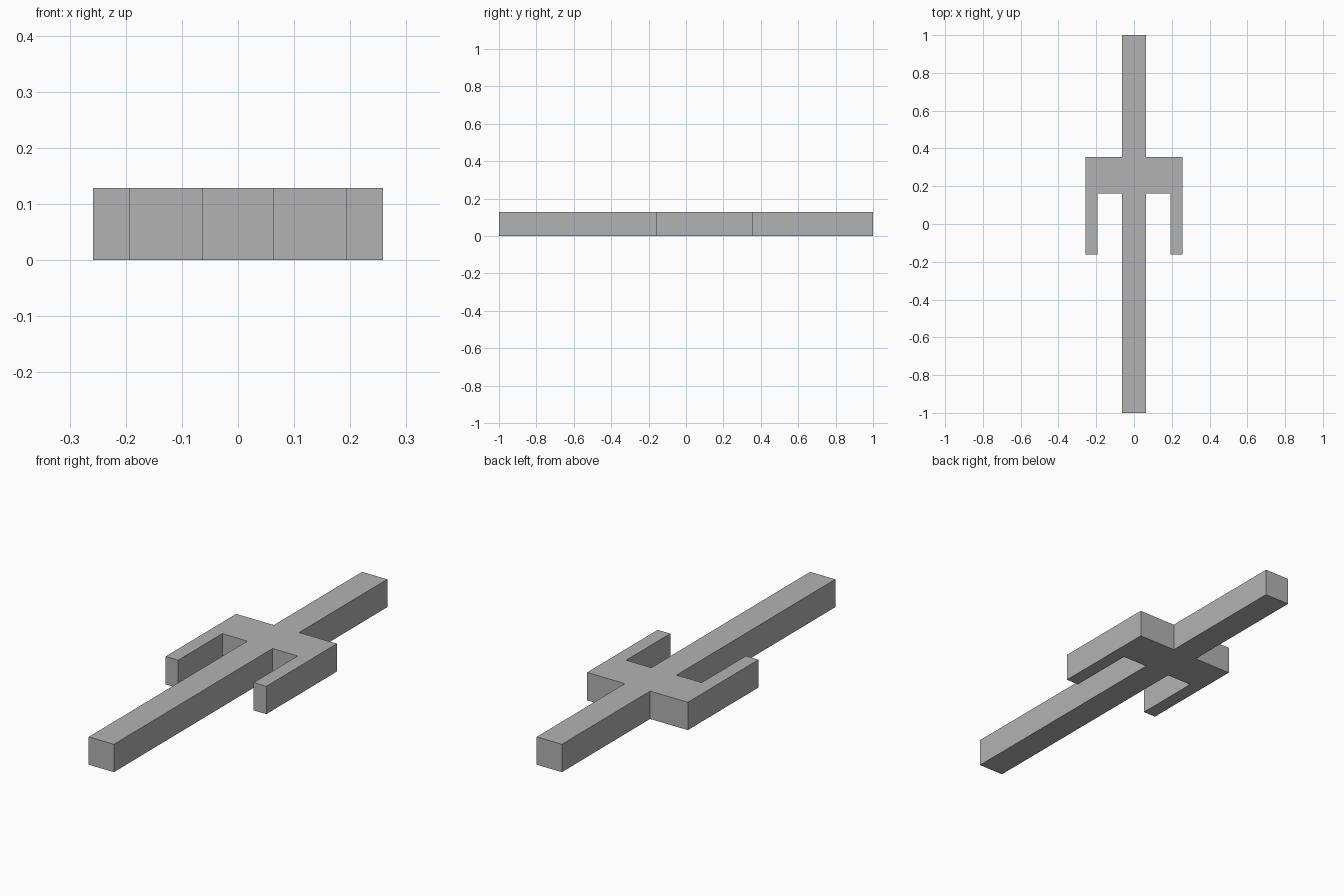
import bpy
import bmesh

# Remove the default cube
cube = bpy.data.objects.get("Cube")
if cube:
    bpy.data.objects.remove(cube, do_unlink=True)

U = 2 / 31  # grid unit: the shaft is 31 units long

# Plain grey material
grey = bpy.data.materials.new("grey")
grey.use_nodes = True
colour = (0.45, 0.45, 0.45, 1)
grey.diffuse_color = colour
grey.node_tree.nodes["Principled BSDF"].inputs["Base Color"].default_value = colour

# Right-hand outline in units, from the shaft front to the shaft back
half = [(1, -15.5), (1, 2.5), (3, 2.5), (3, -2.5),
        (4, -2.5), (4, 5.5), (1, 5.5), (1, 15.5)]
outline = half + [(-x, y) for x, y in reversed(half)]

# Shaft, crossguard and two prongs as one extruded slab
bm = bmesh.new()
base = bm.faces.new([bm.verts.new((x * U, y * U, 0)) for x, y in outline])
top = bmesh.ops.extrude_face_region(bm, geom=[base], use_keep_orig=True)
bmesh.ops.translate(bm, vec=(0, 0, 2 * U),
                    verts=[v for v in top["geom"] if isinstance(v, bmesh.types.BMVert)])
bmesh.ops.recalc_face_normals(bm, faces=bm.faces)

mesh = bpy.data.meshes.new("pronged_dagger")
bm.to_mesh(mesh)
bm.free()
mesh.materials.append(grey)
dagger = bpy.data.objects.new("pronged_dagger", mesh)
bpy.context.collection.objects.link(dagger)
